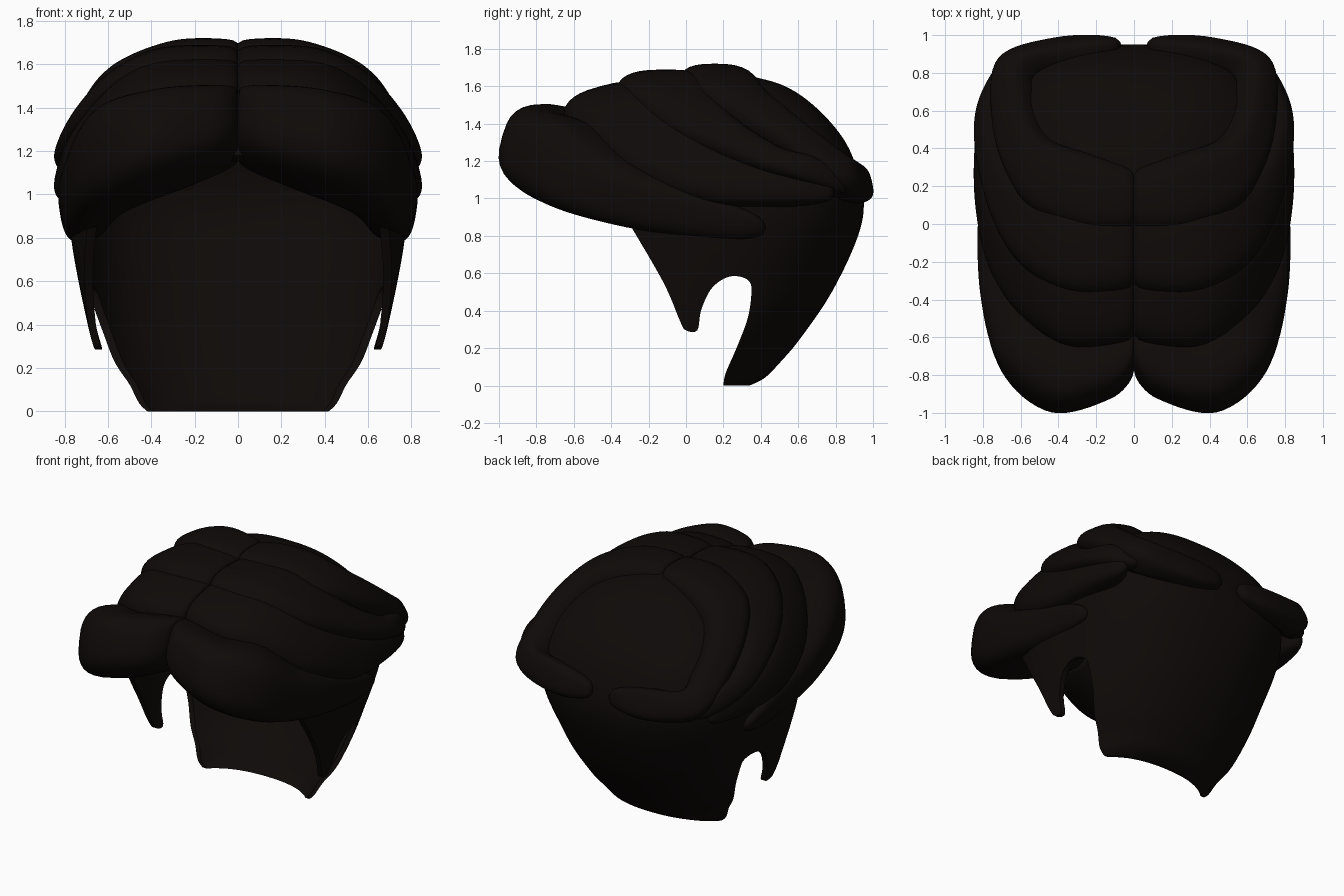
import bpy, bmesh, math
from mathutils import Vector

if "Cube" in bpy.data.objects:
    bpy.data.objects.remove(bpy.data.objects["Cube"])

mat = bpy.data.materials.new("dark_hair")
mat.diffuse_color = (0.0045, 0.003, 0.0025, 1)
mat.use_nodes = True
mat.node_tree.nodes["Principled BSDF"].inputs["Base Color"].default_value = mat.diffuse_color


def spline(rows, steps):
    """Catmull-Rom through rows of equal-length number tuples."""
    out = []
    for i in range(len(rows) - 1):
        p0, p1, p2 = rows[max(i - 1, 0)], rows[i], rows[i + 1]
        p3 = rows[min(i + 2, len(rows) - 1)]
        for k in range(steps):
            t = k / steps
            out.append([0.5 * (2 * b + (c - a) * t + (2 * a - 5 * b + 4 * c - d) * t * t
                               + (3 * b - a - 3 * c + d) * t ** 3)
                        for a, b, c, d in zip(p0, p1, p2, p3)])
    out.append(list(rows[-1]))
    return out


def power(v, e):
    return math.copysign(abs(v) ** e, v)


def loft(name, rings):
    """Closed skin through equal-length rings of points."""
    bm = bmesh.new()
    vs = [[bm.verts.new(p) for p in r] for r in rings]
    for a, b in zip(vs, vs[1:]):
        n = len(a)
        for j in range(n):
            bm.faces.new((a[j], a[(j + 1) % n], b[(j + 1) % n], b[j]))
    bm.faces.new(vs[0][::-1])
    bm.faces.new(vs[-1])
    bmesh.ops.recalc_face_normals(bm, faces=bm.faces)
    me = bpy.data.meshes.new(name)
    bm.to_mesh(me)
    bm.free()
    ob = bpy.data.objects.new(name, me)
    bpy.context.collection.objects.link(ob)
    return ob


def finish(ob, angle):
    ob.data.materials.clear()
    ob.data.materials.append(mat)
    bpy.ops.object.select_all(action='DESELECT')
    ob.select_set(True)
    bpy.context.view_layer.objects.active = ob
    for m in list(ob.modifiers):
        bpy.ops.object.modifier_apply(modifier=m.name)
    bpy.ops.object.shade_smooth_by_angle(angle=math.radians(angle))


# Scalp shell: rows are (z, half width, centre y, front y, back y)
skull = [(0, .49, .0, -.3, .34), (.04, .51, -.02, -.35, .42), (.12, .56, -.06, -.4, .5),
         (.25, .65, -.06, -.45, .61), (.5, .715, .05, -.55, .78), (.8, .77, .1, -.65, .92),
         (1.0, .78, .1, -.72, .95), (1.2, .75, .1, -.72, .9), (1.35, .66, .12, -.6, .82),
         (1.5, .5, .15, -.4, .68), (1.6, .33, .18, -.15, .53), (1.65, .15, .2, .05, .36),
         (1.66, .03, .22, .19, .25)]


def skull_rings(rows):
    rings = []
    for z, w, yc, yf, yb in spline(rows, 5):
        ring = []
        square = .88 - .16 * min(1, max(0, (z - .6) / .5))   # squarer high at the back
        for j in range(64):
            a = 2 * math.pi * j / 64
            back = math.sin(a) > 0
            ex = square if back else .88
            ring.append((w * power(math.cos(a), ex),
                         yc + power(math.sin(a), ex) * ((yb - yc) if back else (yc - yf)), z))
        rings.append(ring)
    return rings


scalp = loft("scalp_shell", skull_rings(skull))
k = .95
inner = [(z - .05 * max(0, z - .6), w * k, yc, yc + (yf - yc) * k, yc + (yb - yc) * k)
         for z, w, yc, yf, yb in skull]
inner.insert(0, (-.08, .4, .0, -.3, .22))
hollow = loft("hollow_cutter", skull_rings(inner))

# Face and ear opening, cut sideways from a side profile (y, z)
ear = spline([(-.3, .86), (-.12, .55), (-.03, .34), (0, .295), (.06, .295), (.08, .4),
              (.13, .51), (.2, .57), (.27, .585), (.335, .56), (.35, .5), (.33, .36),
              (.27, .2), (.21, .06), (.2, -.02)], 5)
face = [(-1.2, 1.24), (-.72, 1.18)] + ear + [(.2, -.3), (-1.2, -.3)]
opening = loft("face_cutter", [[(x, p[0], p[1]) for p in face] for x in (-1.2, 1.2)])

for cutter in (hollow, opening):
    cutter.hide_render = True
    m = scalp.modifiers.new("cut", 'BOOLEAN')
    m.operation, m.solver, m.object = 'DIFFERENCE', 'EXACT', cutter
finish(scalp, 40)
for cutter in (hollow, opening):
    bpy.data.objects.remove(cutter)

# Swept locks: stations are lower edge xyz, upper edge xyz, thickness
HEAD = Vector((0, .15, .75))


def lock(name, stations, box=.7):
    pts = spline(stations, 8)
    rings = []
    for i, p in enumerate(pts):
        u = i / (len(pts) - 1)
        size = 1
        if u < .06:
            size = .85 + .15 * math.sqrt(1 - (1 - u / .06) ** 2)
        if u > .9:
            size = .2 + .8 * math.sqrt(max(0, 1 - ((u - .9) / .1) ** 2))
        a, b = Vector(p[:3]), Vector(p[3:6])
        mid, e = (a + b) / 2, (b - a) / 2
        n = mid - HEAD
        n = (n - e * (n.dot(e) / e.length_squared)).normalized() * p[6]
        rings.append([mid + size * (e * power(math.cos(t), box) + n * power(math.sin(t), box))
                      for t in (2 * math.pi * j / 32 for j in range(32))])
    ob = loft(name, rings)
    ob.modifiers.new("mirror", 'MIRROR').use_mirror_merge = False
    finish(ob, 60)


lock("front_locks", [
    (0, -.67, 1.18, 0, -.55, 1.46, .19), (.1, -.74, 1.12, .1, -.63, 1.48, .235),
    (.36, -.8, 1.03, .34, -.68, 1.46, .265), (.57, -.62, .93, .57, -.55, 1.4, .23),
    (.65, -.28, .85, .7, -.3, 1.2, .16), (.69, .1, .79, .74, .08, 1.04, .105),
    (.71, .42, .79, .76, .42, .91, .07)])
lock("second_locks", [
    (0, -.61, 1.41, 0, -.2, 1.52, .14), (.3, -.64, 1.39, .3, -.2, 1.52, .145),
    (.52, -.51, 1.28, .46, -.1, 1.46, .15), (.69, -.26, 1.1, .62, .05, 1.33, .125),
    (.76, .1, .97, .69, .22, 1.24, .11), (.76, .5, .96, .72, .5, 1.15, .095),
    (.71, .78, .97, .7, .78, 1.1, .07)])
lock("third_locks", [
    (0, -.36, 1.54, 0, .15, 1.54, .145), (.3, -.37, 1.535, .3, .15, 1.54, .15),
    (.53, -.26, 1.44, .45, .2, 1.46, .15), (.68, -.03, 1.3, .6, .3, 1.36, .125),
    (.77, .32, 1.16, .69, .5, 1.25, .105), (.78, .59, 1.09, .71, .66, 1.22, .08),
    (.67, .85, 1.0, .64, .85, 1.13, .06)])
lock("crown_locks", [
    (0, -.04, 1.59, 0, .3, 1.6, .12), (.25, -.03, 1.585, .25, .38, 1.58, .135),
    (.5, .06, 1.5, .44, .45, 1.49, .14), (.64, .26, 1.39, .53, .59, 1.38, .125),
    (.71, .52, 1.24, .56, .72, 1.29, .105), (.69, .82, 1.04, .55, .83, 1.2, .1),
    (.4, .94, .98, .35, .89, 1.18, .075), (.07, .965, 1.0, .07, .94, 1.15, .05)])
